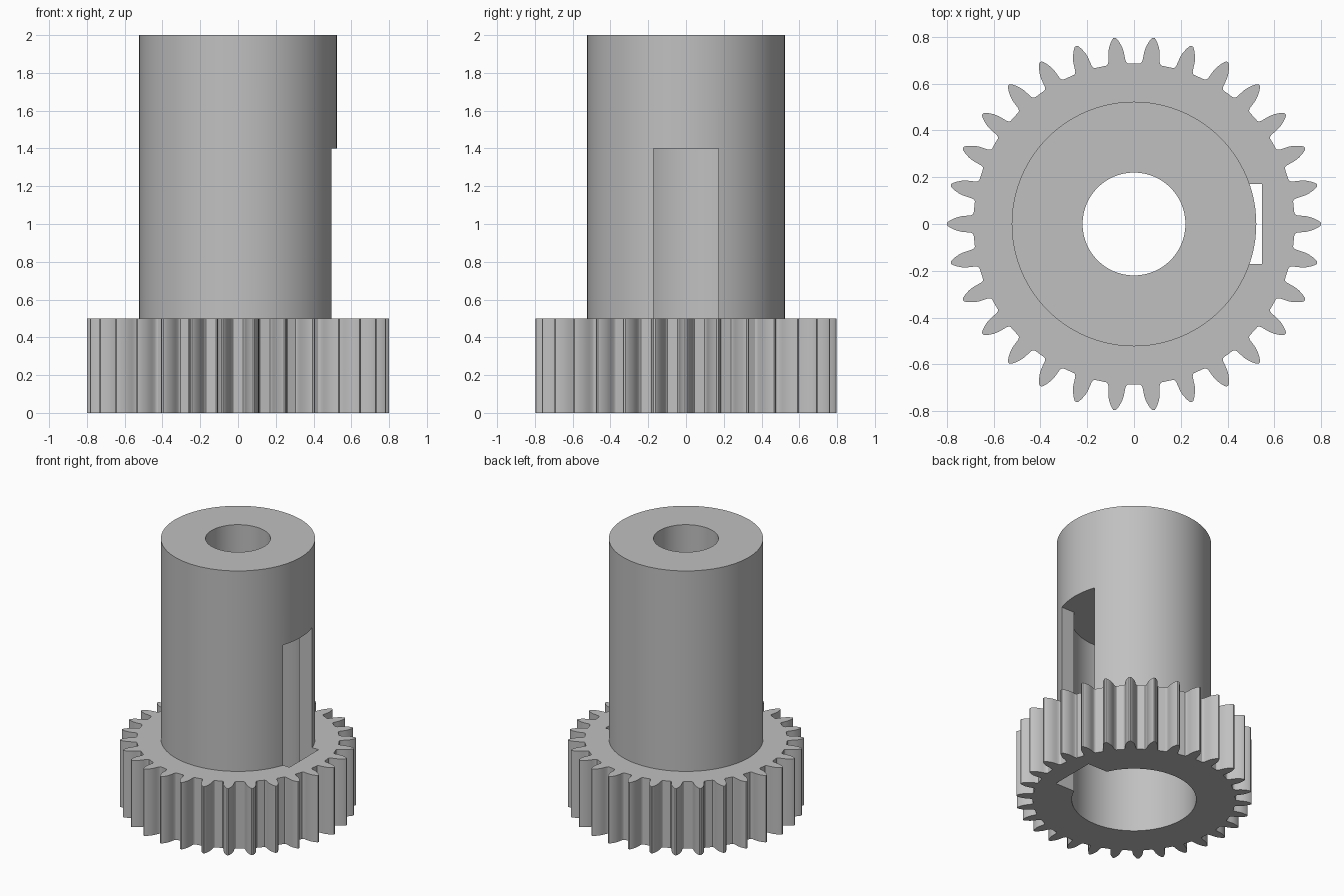
import bpy, bmesh, math

cube = bpy.data.objects.get("Cube")
if cube:
    bpy.data.objects.remove(cube, do_unlink=True)

TEETH = 30
GEAR_HEIGHT = 0.5
SLOT_TOP = 1.4

steel = bpy.data.materials.new("grey_metal")
steel.use_nodes = True
grey = (0.53, 0.53, 0.53, 1)
steel.diffuse_color = grey
steel.node_tree.nodes["Principled BSDF"].inputs["Base Color"].default_value = grey


def prism(name, outline, z0, z1):
    """Extrude a closed xy outline from z0 to z1."""
    bm = bmesh.new()
    base = bm.faces.new([bm.verts.new((x, y, z0)) for x, y in outline])
    top = bmesh.ops.extrude_face_region(bm, geom=[base])["geom"]
    verts = [v for v in top if isinstance(v, bmesh.types.BMVert)]
    bmesh.ops.translate(bm, verts=verts, vec=(0, 0, z1 - z0))
    bmesh.ops.recalc_face_normals(bm, faces=bm.faces)
    mesh = bpy.data.meshes.new(name)
    bm.to_mesh(mesh)
    bm.free()
    mesh.materials.append(steel)
    obj = bpy.data.objects.new(name, mesh)
    bpy.context.collection.objects.link(obj)
    return obj


def circle(radius, count=96):
    steps = [2 * math.pi * i / count for i in range(count)]
    return [(radius * math.cos(a), radius * math.sin(a)) for a in steps]


def combine(target, tool, operation):
    """Apply a boolean and discard the tool."""
    tool.hide_render = True
    bpy.context.view_layer.objects.active = target
    mod = target.modifiers.new(operation, 'BOOLEAN')
    mod.operation, mod.solver, mod.object = operation, 'EXACT', tool
    bpy.ops.object.modifier_apply(modifier=mod.name)
    bpy.data.objects.remove(tool, do_unlink=True)


# One tooth flank from root fillet to tip: radius, half width
flank = [(0.6875, 0.046), (0.691, 0.041), (0.70, 0.037), (0.72, 0.035),
         (0.74, 0.033), (0.76, 0.028), (0.78, 0.019), (0.795, 0.010), (0.80, 0.005)]
tooth = [(r, -w / r) for r, w in flank] + [(r, w / r) for r, w in reversed(flank)]
outline = []
for i in range(TEETH):
    for r, a in tooth:
        angle = a + 2 * math.pi * i / TEETH
        outline.append((r * math.cos(angle), r * math.sin(angle)))

# Gear ring with the tall sleeve joined on top
gear = prism("gear_with_sleeve", outline, 0, GEAR_HEIGHT)
combine(gear, prism("sleeve", circle(0.523), 0.1, 2), 'UNION')

# Narrow upper bore, wide lower bore and the side slot
combine(gear, prism("upper_bore", circle(0.22), -0.1, 2.1), 'DIFFERENCE')
combine(gear, prism("lower_bore", circle(0.422), -0.1, SLOT_TOP), 'DIFFERENCE')
slot = [(0.35, -0.172), (0.547, -0.172), (0.547, 0.172), (0.35, 0.172)]
combine(gear, prism("side_slot", slot, -0.1, SLOT_TOP), 'DIFFERENCE')

# Smooth round walls, crisp edges
bpy.ops.object.select_all(action='DESELECT')
gear.select_set(True)
bpy.context.view_layer.objects.active = gear
bpy.ops.object.shade_smooth_by_angle(angle=math.radians(30))
